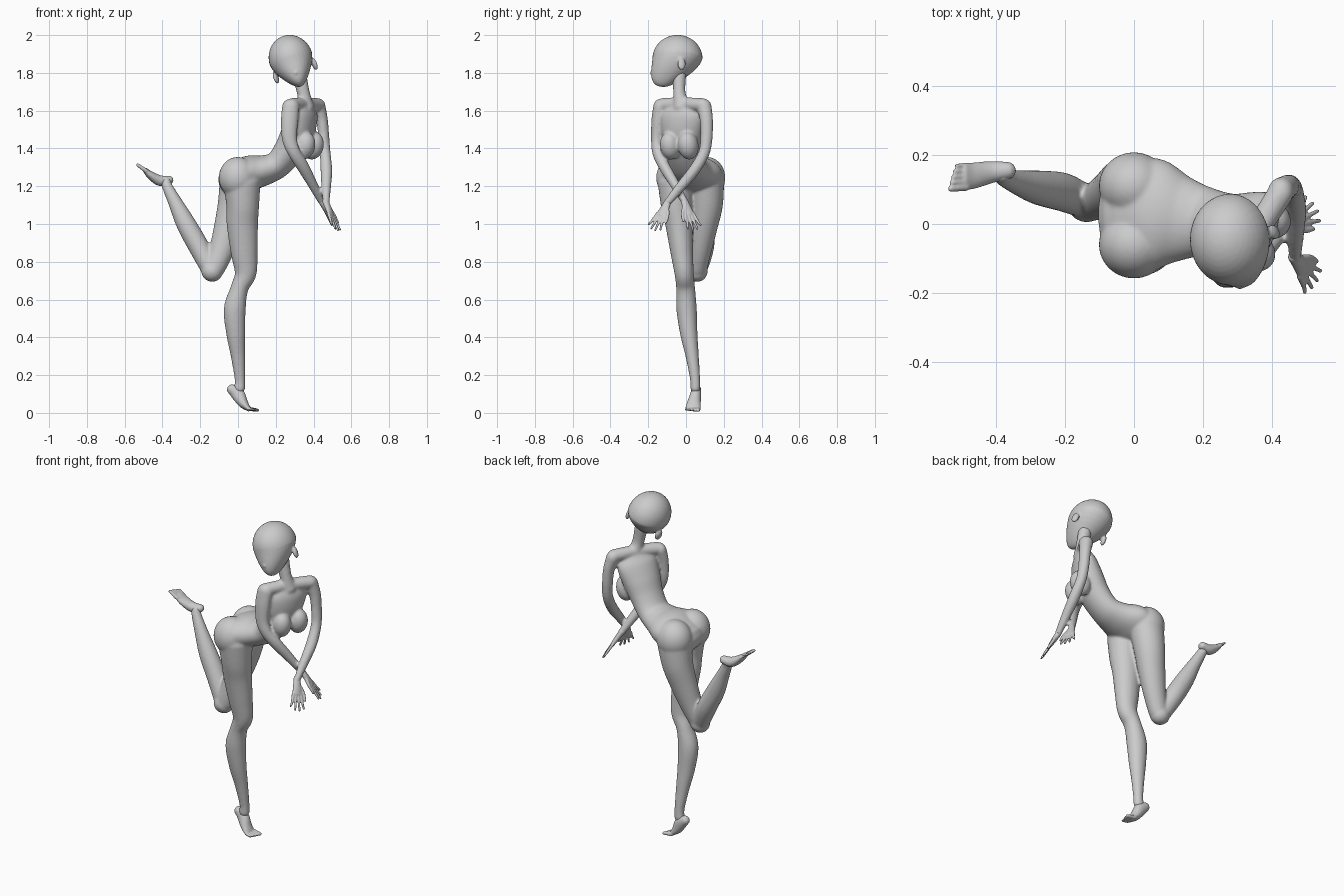
import bpy, bmesh, math
from mathutils import Vector, Matrix


def catmull(a, b, c, d, t):
    return [0.5 * (2*q + (r-p)*t + (2*p-5*q+4*r-s)*t*t + (3*q-p-3*r+s)*t**3)
            for p, q, r, s in zip(a, b, c, d)]


def loft(bm, stations, side=(0, 1, 0), side_end=None, seg=24, steps=6):
    """Rounded limb through stations (x, y, z, half width along side, half depth)."""
    s0, s1 = Vector(side), Vector(side_end or side)
    P = [stations[0]] + list(stations) + [stations[-1]]
    path = [catmull(*P[i:i+4], k/steps) for i in range(len(P)-3) for k in range(steps)]
    path.append(list(stations[-1]))
    n = len(path)
    rings = []
    for i, p in enumerate(path):
        tan = (Vector(path[min(i+1, n-1)][:3]) - Vector(path[max(i-1, 0)][:3])).normalized()
        w = s0.lerp(s1, i/(n-1))
        w = (w - tan*w.dot(tan)).normalized()
        d = tan.cross(w)
        c = Vector(p[:3])
        ring = (c, w, d, p[3], p[4])
        r = min(p[3], p[4])
        dome = [(c + tan*r*math.sin(a)*(1 if i else -1), w, d, p[3]*math.cos(a), p[4]*math.cos(a))
                for a in (0.5, 1.0, 1.4)]
        if i == 0:
            rings += dome[::-1] + [ring]
        elif i == n-1:
            rings += [ring] + dome
        else:
            rings.append(ring)
    loops = [[bm.verts.new(c + w*rw*math.cos(2*math.pi*k/seg) + d*rd*math.sin(2*math.pi*k/seg))
              for k in range(seg)] for c, w, d, rw, rd in rings]
    for a, b in zip(loops, loops[1:]):
        for k in range(seg):
            bm.faces.new((a[k], a[(k+1) % seg], b[(k+1) % seg], b[k]))
    bm.faces.new(loops[0][::-1])
    bm.faces.new(loops[-1])


def ball(bm, loc, radii, rot=None):
    m = Matrix.Translation(loc) @ (rot or Matrix()) @ Matrix.Diagonal((*radii, 1))
    return bmesh.ops.create_uvsphere(bm, u_segments=32, v_segments=20, radius=1, matrix=m)['verts']


def finish(bm, name, voxel, smooth):
    bmesh.ops.recalc_face_normals(bm, faces=bm.faces)
    me = bpy.data.meshes.new(name)
    bm.to_mesh(me)
    bm.free()
    ob = bpy.data.objects.new(name, me)
    bpy.context.collection.objects.link(ob)
    r = ob.modifiers.new("fuse", 'REMESH')
    r.mode, r.voxel_size, r.use_smooth_shade = 'VOXEL', voxel, True
    s = ob.modifiers.new("soften", 'SMOOTH')
    s.factor, s.iterations = 0.5, smooth


def hand(name, wrist, tip, spread):
    bm = bmesh.new()
    w, t = Vector(wrist), Vector(tip)
    d = (t - w).normalized()
    L = (t - w).length
    s = Vector(spread)
    s = (s - d*s.dot(d)).normalized()
    n = d.cross(s)
    at = lambda a, b, c=0: w + d*L*a + s*b + n*c
    # palm
    loft(bm, [(*at(-.08, 0), .018, .017), (*at(.2, .002), .025, .015),
              (*at(.45, 0), .029, .011)], side=s)
    # fingers and thumb
    for k, ln in enumerate((.86, .97, 1.0, .93)):
        b = -.023 + k*.0155
        loft(bm, [(*at(.43, b), .009, .009), (*at(.72, b*1.35), .0075, .0075),
                  (*at(ln, b*1.75), .006, .006)], side=s, seg=10)
    loft(bm, [(*at(.15, .014), .011, .011), (*at(.4, .04), .009, .009),
              (*at(.65, .05), .007, .007)], side=s, seg=10)
    finish(bm, name, .004, 3)


def foot(name, stations, toe_dir, inner):
    bm = bmesh.new()
    loft(bm, stations)
    x, y, z, hw, _ = stations[-1]
    d = Vector(toe_dir)
    # toes, largest on the inner side
    for k in range(5):
        off = inner*hw*(.78 - .39*k)
        a = Vector((x, y + off, z)) - d*.1
        b = Vector((x, y + off*1.05, z)) + d*(1 - .1*k)
        r = .0115 - .001*k
        loft(bm, [(*a, r, r), (*b, r*.85, r*.8)], seg=12)
    finish(bm, name, .004, 3)


# torso, hips and chest
bm = bmesh.new()
chest_side = (.51, .86, 0)
loft(bm, [(-.02, .025, 1.235, .15, .085), (.06, .025, 1.268, .165, .094),
          (.14, .015, 1.285, .125, .08), (.21, .005, 1.315, .10, .072),
          (.27, -.01, 1.39, .10, .078), (.315, -.02, 1.48, .115, .082),
          (.345, -.02, 1.57, .12, .065), (.355, -.02, 1.62, .09, .04)],
     side_end=chest_side, seg=40)
for y in (-.06, .11):
    ball(bm, (.0, y, 1.245), (.102, .098, .11))
chest_rot = Matrix.Rotation(math.atan2(-.51, .86), 4, 'Z') @ Matrix.Rotation(.25, 4, 'Y')
for x, y in ((.352, -.083), (.397, .012)):
    ball(bm, (x, y, 1.415), (.058, .054, .075), chest_rot)
# shoulders and neck
loft(bm, [(.285, -.128, 1.63, .036, .038), (.355, -.02, 1.635, .036, .036),
          (.425, .09, 1.63, .036, .038)], side=(0, 0, 1))
loft(bm, [(.362, -.02, 1.62, .05, .042), (.347, -.035, 1.69, .033, .034),
          (.325, -.035, 1.79, .036, .038)])
# standing leg
loft(bm, [(.02, -.055, 1.22, .095, .1), (.025, -.05, 1.1, .083, .087),
          (.023, -.037, 1.0, .073, .083), (.033, -.022, .85, .06, .071),
          (.04, -.01, .74, .051, .058), (.008, -.002, .66, .05, .047),
          (-.017, .003, .55, .054, .058), (-.012, .015, .42, .046, .05),
          (0, .033, .3, .035, .038), (.01, .048, .18, .027, .028),
          (.008, .05, .13, .027, .03)])
# raised leg
loft(bm, [(.0, .11, 1.22, .092, .098), (-.02, .11, 1.1, .085, .088),
          (-.05, .094, .98, .072, .078), (-.087, .075, .86, .06, .066),
          (-.125, .06, .765, .052, .056)])
ball(bm, (-.137, .06, .75), (.057, .055, .056))
loft(bm, [(-.145, .065, .76, .048, .05), (-.205, .092, .875, .056, .055),
          (-.275, .105, 1.0, .05, .052), (-.335, .12, 1.12, .036, .037),
          (-.375, .135, 1.2, .027, .028), (-.38, .145, 1.225, .027, .026)])
# arms
loft(bm, [(.28, -.135, 1.625, .038, .046), (.273, -.15, 1.55, .033, .046),
          (.273, -.155, 1.45, .03, .04), (.297, -.15, 1.38, .029, .034),
          (.34, -.118, 1.31, .03, .033), (.39, -.065, 1.22, .026, .027),
          (.445, -.005, 1.115, .017, .019)])
loft(bm, [(.425, .095, 1.625, .038, .04), (.445, .108, 1.55, .031, .035),
          (.455, .108, 1.45, .029, .032), (.462, .093, 1.37, .029, .03),
          (.468, .04, 1.28, .031, .03), (.467, -.035, 1.19, .025, .026),
          (.467, -.1, 1.11, .017, .019)], side=(1, 0, 0))
finish(bm, "body", .007, 7)

# head: sphere narrowed toward the chin, with nose and ears
bm = bmesh.new()
for v in ball(bm, (0, 0, 0), (1, 1, 1)):
    x, y, z = v.co
    t = max(0, -z)
    if y > 0:
        y *= 1 - .35*t
    v.co = (x*.117*(1 - .42*t**1.3), y*.133 - .075*t**1.6, z*(.157 if z < 0 else .127))
loft(bm, [(0, -.115, -.045, .009, .012), (0, -.137, -.08, .009, .009)], side=(1, 0, 0), seg=12)
ball(bm, (0, -.118, -.122), (.016, .011, .009))
for s in (-1, 1):
    ball(bm, (s*.108, .022, -.068), (.013, .022, .034), Matrix.Rotation(s*.35, 4, 'Z'))
tilt = Matrix.Rotation(-math.atan2(.333, .943), 4, 'Y')
bm.transform(Matrix.Translation((.28, -.045, 1.875)) @ tilt)
finish(bm, "head", .006, 3)

# feet and hands
foot("standing_foot", [(-.033, .055, .125, .025, .027), (-.002, .052, .1, .029, .036),
                       (.027, .042, .052, .036, .027), (.055, .036, .022, .04, .014)],
     (.048, -.004, -.008), 1)
foot("raised_foot", [(-.365, .155, 1.232, .025, .023), (-.415, .15, 1.23, .032, .028),
                     (-.465, .14, 1.26, .038, .021), (-.49, .138, 1.284, .04, .014)],
     (-.04, -.003, .028), -1)
hand("right_hand", (.445, -.005, 1.115), (.525, .05, .97), (.3, -.9, .1))
hand("left_hand", (.467, -.1, 1.11), (.523, -.175, .97), (.2, .9, .3))
